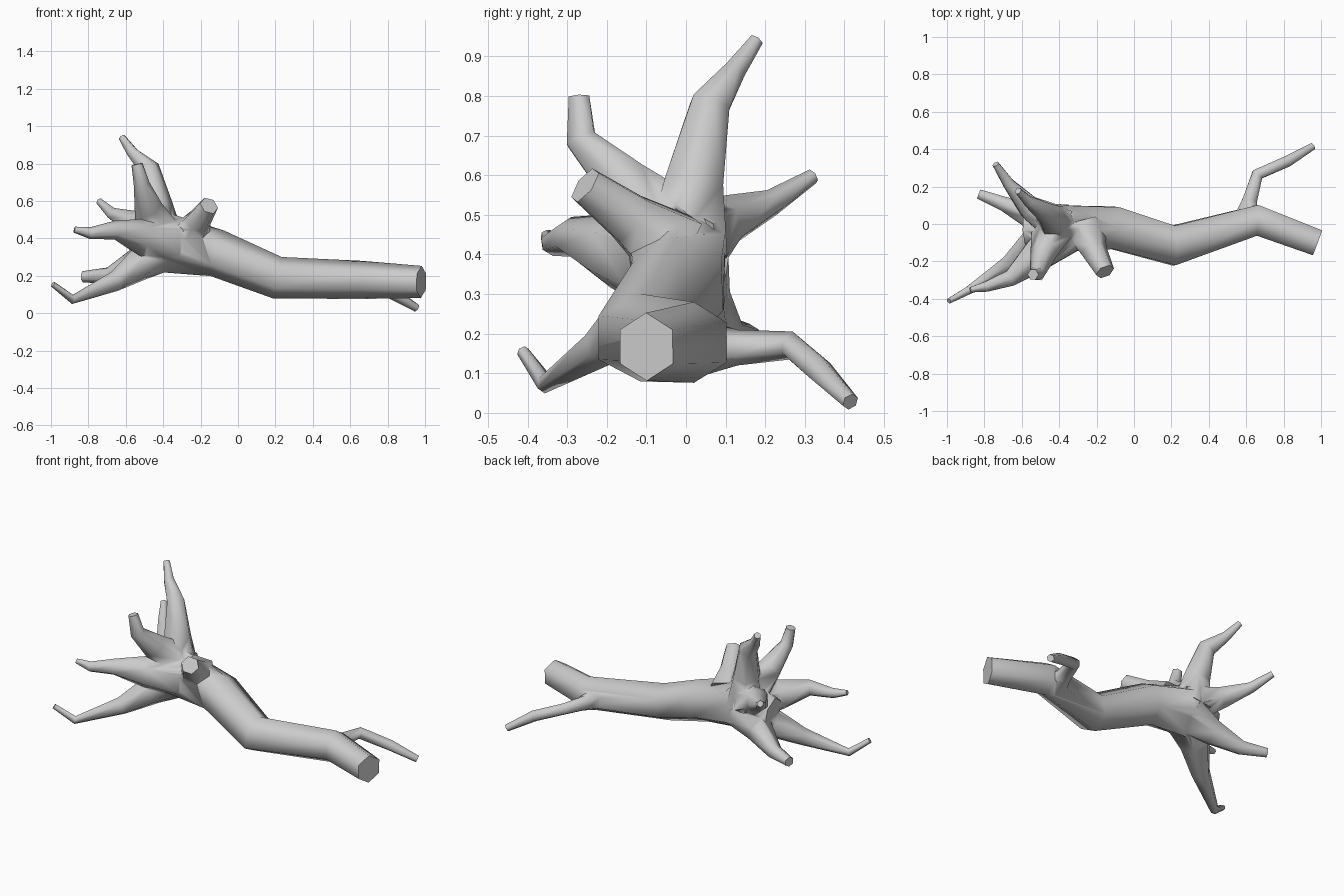
import bpy, bmesh, math
from mathutils import Vector


def tube(name, pts, ref=(0, 0, 1), sides=6):
    """Tapered limb through points (x, y, z, side radius, up radius)."""
    bm = bmesh.new()
    c = [Vector(p[:3]) for p in pts]
    rings = []
    for i, p in enumerate(pts):
        t = Vector()
        if i > 0:
            t += (c[i] - c[i - 1]).normalized()
        if i < len(c) - 1:
            t += (c[i + 1] - c[i]).normalized()
        t.normalize()
        s = Vector(ref).cross(t).normalized()
        u = t.cross(s)
        rs, ru = p[3], p[-1]
        ring = []
        for k in range(sides):
            a = 2 * math.pi * k / sides
            ring.append(bm.verts.new(c[i] + s * rs * math.sin(a) + u * ru * math.cos(a)))
        rings.append(ring)
    for a, b in zip(rings, rings[1:]):
        for k in range(sides):
            n = (k + 1) % sides
            bm.faces.new((a[k], a[n], b[n], b[k]))
    bm.faces.new(rings[0])
    bm.faces.new(rings[-1])
    bmesh.ops.recalc_face_normals(bm, faces=bm.faces)
    me = bpy.data.meshes.new(name)
    bm.to_mesh(me)
    bm.free()
    ob = bpy.data.objects.new(name, me)
    bpy.context.collection.objects.link(ob)
    return ob


# Fallen trunk, from the cut end to the root base
trunk = tube("fallen_trunk", [
    (0.98, -0.10, 0.167, 0.082, 0.086),
    (0.66, 0.02, 0.178, 0.095, 0.102),
    (0.21, -0.115, 0.19, 0.122, 0.113),
    (-0.11, -0.02, 0.32, 0.13, 0.127),
    (-0.42, -0.025, 0.385, 0.145, 0.165),
    (-0.58, -0.035, 0.36, 0.085, 0.10)])

X = (1, 0, 0)
Z = (0, 0, 1)
limbs = [
    # Thin side branch near the cut end
    ("side_branch", Z, [(0.60, 0.03, 0.165, 0.075), (0.62, 0.13, 0.165, 0.045),
                        (0.66, 0.265, 0.17, 0.036), (0.82, 0.335, 0.11, 0.034),
                        (0.955, 0.415, 0.028, 0.022)]),
    # Broken stub on the front
    ("broken_stub", X, [(-0.26, -0.03, 0.41, 0.11), (-0.215, -0.14, 0.49, 0.072),
                        (-0.155, -0.255, 0.575, 0.052)]),
    # Roots fanning out
    ("root_top", X, [(-0.41, 0.0, 0.40, 0.12), (-0.435, 0.02, 0.58, 0.085),
                     (-0.475, 0.06, 0.775, 0.056), (-0.565, 0.12, 0.86, 0.032),
                     (-0.62, 0.177, 0.94, 0.02)]),
    ("root_upper_front", X, [(-0.43, -0.02, 0.45, 0.12), (-0.48, -0.15, 0.575, 0.075),
                             (-0.515, -0.265, 0.69, 0.043), (-0.54, -0.27, 0.797, 0.03)]),
    ("root_front", Z, [(-0.38, -0.05, 0.38, 0.14), (-0.53, -0.18, 0.41, 0.095),
                       (-0.66, -0.29, 0.445, 0.05), (-0.79, -0.335, 0.428, 0.032),
                       (-0.875, -0.352, 0.447, 0.016)]),
    ("root_lower_front", Z, [(-0.40, -0.03, 0.34, 0.12), (-0.53, -0.10, 0.26, 0.09),
                             (-0.66, -0.21, 0.17, 0.055), (-0.885, -0.355, 0.074, 0.025),
                             (-0.99, -0.412, 0.155, 0.016)]),
    ("root_lower_back", Z, [(-0.40, 0.0, 0.34, 0.12), (-0.54, 0.04, 0.27, 0.08),
                            (-0.69, 0.105, 0.20, 0.045), (-0.83, 0.16, 0.195, 0.03)]),
    ("root_back", Z, [(-0.40, -0.01, 0.42, 0.12), (-0.56, 0.09, 0.48, 0.07),
                      (-0.67, 0.215, 0.53, 0.035), (-0.74, 0.32, 0.597, 0.02)]),
]

# Fuse every limb into the trunk
for name, ref, pts in limbs:
    limb = tube(name, pts, ref)
    mod = trunk.modifiers.new(name, 'BOOLEAN')
    mod.operation = 'UNION'
    mod.solver = 'EXACT'
    mod.object = limb
    bpy.context.view_layer.objects.active = trunk
    bpy.ops.object.modifier_apply(modifier=mod.name)
    bpy.data.objects.remove(limb, do_unlink=True)

bpy.ops.object.select_all(action='DESELECT')
trunk.select_set(True)
bpy.context.view_layer.objects.active = trunk
bpy.ops.object.shade_smooth_by_angle(angle=math.radians(66))
